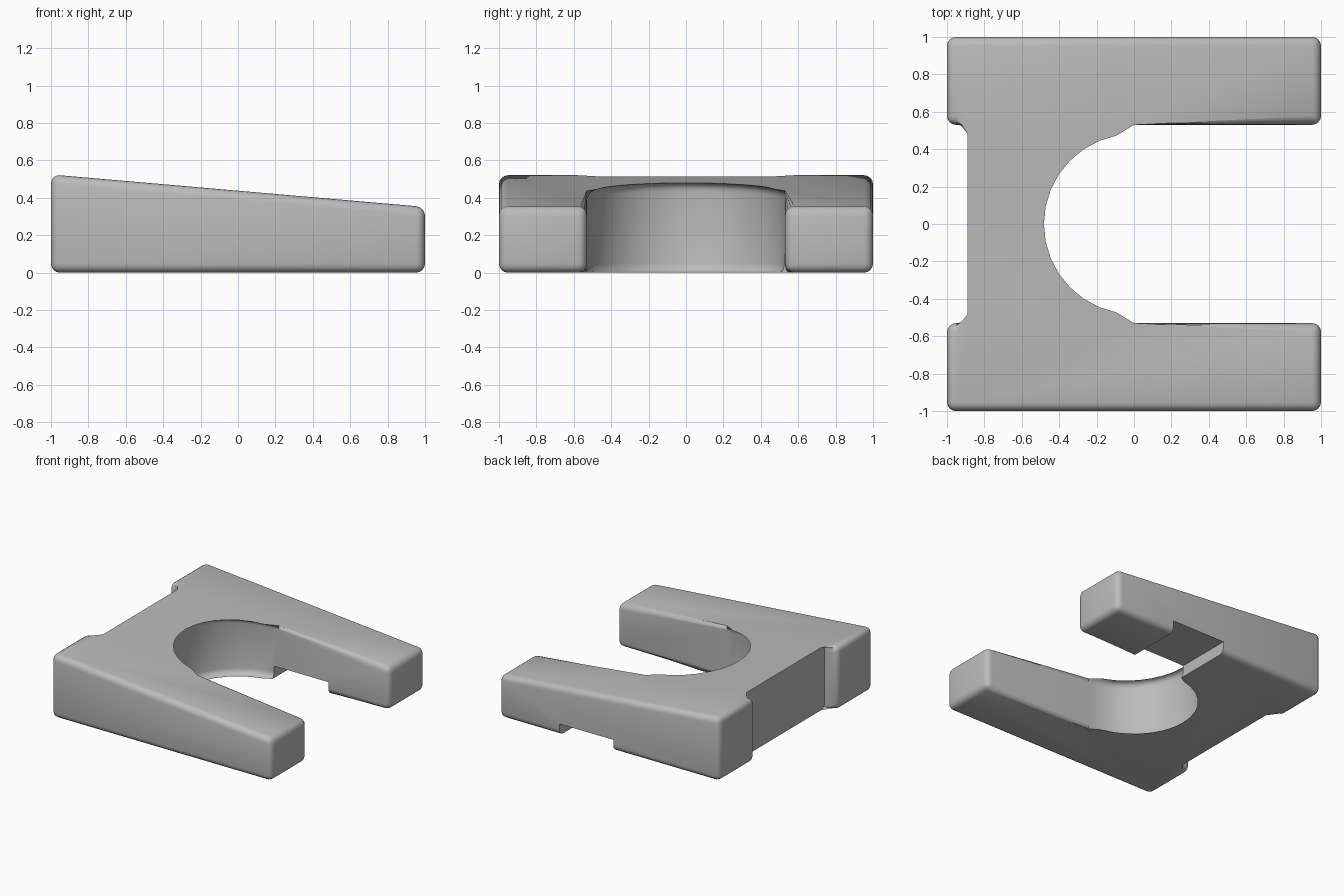
import bpy, bmesh, math

cube = bpy.data.objects.get("Cube")
if cube:
    bpy.data.objects.remove(cube, do_unlink=True)

INNER = 0.53      # half width of the opening and its round end
BAY = -0.89       # recessed wall at the tall end
ROUND = 0.048     # edge rounding
STEPS = 16        # sides of the round end

grey = bpy.data.materials.new("plain_grey")
grey.use_nodes = True
colour = (0.5, 0.5, 0.5, 1)
grey.diffuse_color = colour
grey.node_tree.nodes["Principled BSDF"].inputs["Base Color"].default_value = colour


def top_height(x):
    return 0.438 - 0.0868 * x


# Outline: open fork with a semicircular throat and a shallow bay behind it
outline = [(-1, -1), (1, -1), (1, -INNER)]
for i in range(STEPS + 1):
    a = math.pi * i / STEPS
    outline.append((-INNER * math.sin(a), -INNER * math.cos(a)))
outline += [(1, INNER), (1, 1), (-1, 1), (-1, INNER),
            (BAY, INNER), (BAY, -INNER), (-1, -INNER)]

# Sloping body
bm = bmesh.new()
low = [bm.verts.new((x, y, 0)) for x, y in outline]
high = [bm.verts.new((x, y, top_height(x))) for x, y in outline]
bm.faces.new(low[::-1])
bm.faces.new(high)
n = len(outline)
for i in range(n):
    j = (i + 1) % n
    bm.faces.new((low[i], low[j], high[j], high[i]))


def is_rounded(edge):
    a, b = (v.co for v in edge.verts)
    upright = (a - b).xy.length < 1e-4
    if upright:
        return abs(a.x) > 0.99
    return not (abs(a.x - BAY) < 1e-4 and abs(b.x - BAY) < 1e-4)


bmesh.ops.bevel(bm, geom=[e for e in bm.edges if is_rounded(e)],
                offset=ROUND, offset_type='OFFSET', segments=4,
                profile=0.5, affect='EDGES', clamp_overlap=True)
bmesh.ops.recalc_face_normals(bm, faces=bm.faces[:])
mesh = bpy.data.meshes.new("wedge_fork")
bm.to_mesh(mesh)
bm.free()
mesh.materials.append(grey)
body = bpy.data.objects.new("wedge_fork", mesh)
bpy.context.collection.objects.link(body)

# Channel cut across the underside of the rear arm
bpy.ops.mesh.primitive_cube_add(size=1, location=(0.205, 0.8, 0))
cutter = bpy.context.object
cutter.name = "channel_cutter"
cutter.scale = (0.49, 0.8, 0.19)
cutter.hide_render = True
cutter.data.materials.append(grey)

bpy.ops.object.select_all(action='DESELECT')
body.select_set(True)
bpy.context.view_layer.objects.active = body
cut = body.modifiers.new("channel", 'BOOLEAN')
cut.operation = 'DIFFERENCE'
cut.solver = 'EXACT'
cut.object = cutter
bpy.ops.object.modifier_apply(modifier=cut.name)
bpy.data.objects.remove(cutter, do_unlink=True)

bpy.ops.object.shade_smooth_by_angle(angle=math.radians(30))
